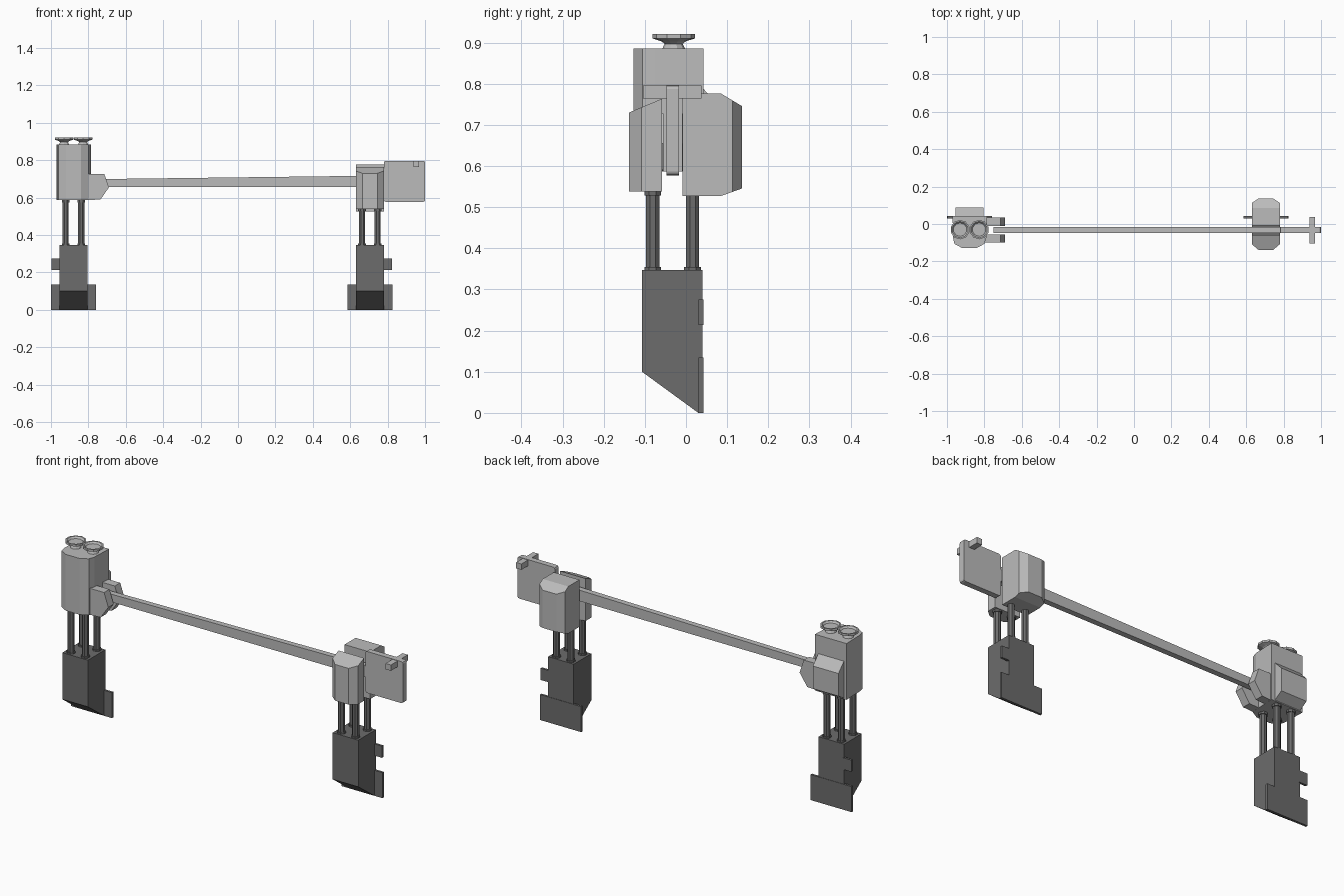
import bpy, bmesh, math
from mathutils import Vector

if "Cube" in bpy.data.objects:
    bpy.data.objects.remove(bpy.data.objects["Cube"])


def material(name, v):
    m = bpy.data.materials.new(name)
    m.diffuse_color = (v, v, v, 1)
    m.use_nodes = True
    m.node_tree.nodes["Principled BSDF"].inputs["Base Color"].default_value = m.diffuse_color
    return m


LIGHT = material("light grey", 0.50)
DARK = material("dark grey", 0.15)


def finish(name, bm, mat):
    bmesh.ops.recalc_face_normals(bm, faces=bm.faces)
    me = bpy.data.meshes.new(name)
    bm.to_mesh(me)
    bm.free()
    me.materials.append(mat)
    ob = bpy.data.objects.new(name, me)
    bpy.context.collection.objects.link(ob)
    return ob


def prism(name, pts, axis, a, b, mat):
    """Extrude a 2D outline along an axis from a to b."""
    def place(p):
        c = list(p)
        c.insert("xyz".index(axis), a)
        return c
    bm = bmesh.new()
    f = bm.faces.new([bm.verts.new(place(p)) for p in pts])
    r = bmesh.ops.extrude_face_region(bm, geom=[f])
    d = [0, 0, 0]
    d["xyz".index(axis)] = b - a
    bmesh.ops.translate(bm, vec=d, verts=[v for v in r["geom"] if isinstance(v, bmesh.types.BMVert)])
    return finish(name, bm, mat)


def box(name, x0, x1, y0, y1, z0, z1, mat):
    return prism(name, [(x0, y0), (x1, y0), (x1, y1), (x0, y1)], "z", z0, z1, mat)


def lathe(name, x, y, profile, n, mat):
    bm = bmesh.new()
    rings = [[bm.verts.new((x + r * math.cos(2 * math.pi * (i + .5) / n),
                            y + r * math.sin(2 * math.pi * (i + .5) / n), z))
              for i in range(n)] for r, z in profile]
    for a, b in zip(rings, rings[1:]):
        for i in range(n):
            bm.faces.new((a[i], a[(i + 1) % n], b[(i + 1) % n], b[i]))
    bm.faces.new(rings[0])
    bm.faces.new(rings[-1])
    return finish(name, bm, mat)


def slice_off(ob, co, no):
    """Cut away the side of the solid that the normal points to."""
    bm = bmesh.new()
    bm.from_mesh(ob.data)
    r = bmesh.ops.bisect_plane(bm, geom=bm.verts[:] + bm.edges[:] + bm.faces[:],
                               plane_co=co, plane_no=no, clear_outer=True)
    bmesh.ops.holes_fill(bm, edges=[e for e in bm.edges if e.is_boundary])
    bmesh.ops.recalc_face_normals(bm, faces=bm.faces)
    bm.to_mesh(ob.data)
    bm.free()


# Foundations, mounting plates and legs under both posts
for side, cx, leg_top in ((-1, -0.88, 0.587), (1, 0.705, 0.54)):
    tag = "left" if side < 0 else "right"
    prism(tag + "_foundation", [(-.107, .347), (.04, .347), (.04, 0), (.03, 0), (-.107, .1)],
          "x", cx - .075, cx + .075, DARK)
    box(tag + "_back_plate", cx - .12, cx + .12, .03, .042, 0, .135, DARK)
    xa, xb = sorted((cx + side * .07, cx + side * .118))
    box(tag + "_plate_tab", xa, xb, .03, .042, .213, .275, DARK)
    for lx in (-.042, .042):
        for ly in (-.081, .016):
            lathe("%s_leg" % tag, cx + lx, ly,
                  [(.022, .345), (.022, .355), (.0175, .355), (.0175, leg_top - .012),
                   (.022, leg_top - .012), (.022, leg_top)], 8, DARK)

# Left cabinet with faceted front
prism("left_cabinet", [(-.97, .042), (-.785, .042), (-.79, -.075), (-.80, -.106), (-.84, -.128),
                       (-.92, -.128), (-.96, -.106), (-.967, -.075)], "z", .587, .885, LIGHT)
prism("left_cabinet_back_box", [(.035, .795), (.088, .74), (.088, .62), (.035, .587)],
      "x", -.955, -.805, LIGHT)

# Dished lamps on top of the left cabinet
for lx in (-.93, -.828):
    lathe("lamp", lx, -.03, [(.028, .884), (.022, .897), (.03, .903), (.052, .91), (.052, .921),
                             (.044, .921), (.036, .912)], 10, LIGHT)

# Cheeks of the latch gripping the beam tip
for y0, y1 in ((-.1, -.055), (-.01, .035)):
    prism("beam_latch_cheek", [(-.80, .727), (-.715, .727), (-.69, .655), (-.735, .59), (-.80, .587)],
          "y", y0, y1, LIGHT)

# Right housing: two halves with chamfered corners and sloped ends
front = prism("housing_front_half", [(.63, -.058), (.78, -.058), (.78, -.108), (.745, -.138),
                                     (.665, -.138), (.63, -.108)], "z", .538, .775, LIGHT)
slice_off(front, (0, -.138, .73), (0, -.42, 1))
rear = prism("housing_rear_half", [(.63, -.008), (.78, -.008), (.78, .113), (.745, .136),
                                   (.665, .136), (.63, .113)], "z", .527, .776, LIGHT)
slice_off(rear, (0, .085, .776), (0, .6, 1))
slice_off(rear, (0, .085, .527), (0, .36, -1))

# Beam, counterweight plate and cross bar
prism("beam", [(-.75, .658), (.79, .658), (.79, .718), (-.75, .699)], "y", -.047, -.017, LIGHT)
c, r = [(.79, .587), (.99, .587), (.99, .787), (.79, .787)], .01
outline = []
for i, (x, z) in enumerate(c):
    for k in range(3):
        a = math.pi + i * math.pi / 2 + k * math.pi / 4
        outline.append((x + r * math.cos(a), z + r * math.sin(a)))
prism("counterweight_plate", outline, "y", -.047, -.017, LIGHT)
box("counterweight_bar", .938, .969, -.104, .038, .764, .795, LIGHT)
